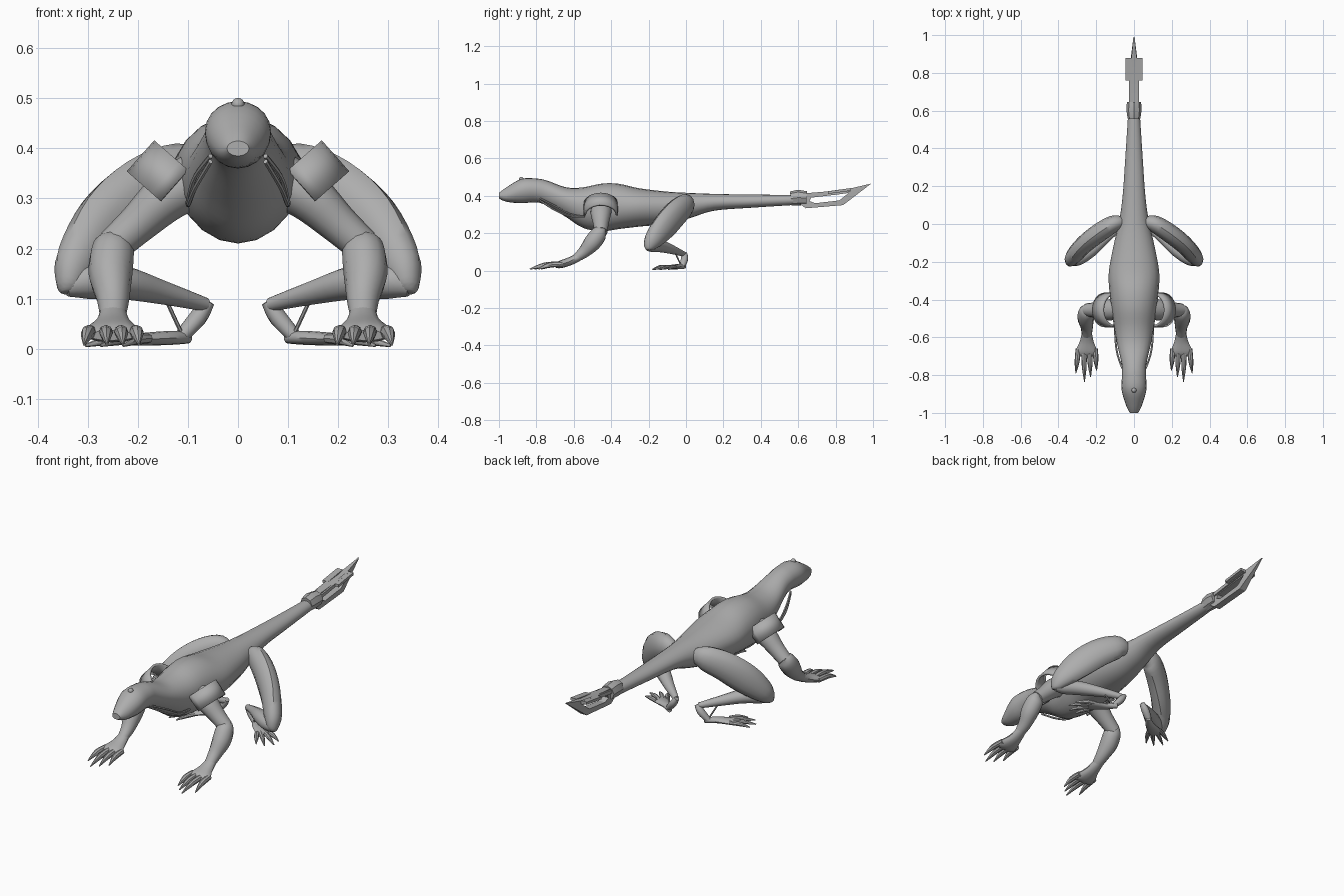
import bpy, bmesh, math
from mathutils import Vector as V

cube = bpy.data.objects.get("Cube")
if cube:
    bpy.data.objects.remove(cube, do_unlink=True)

grey = bpy.data.materials.new("plain_grey")
grey.use_nodes = True
grey.diffuse_color = (0.42, 0.42, 0.42, 1)
grey.node_tree.nodes["Principled BSDF"].inputs["Base Color"].default_value = (0.42, 0.42, 0.42, 1)


def finish(name, bm, angle=40):
    bmesh.ops.recalc_face_normals(bm, faces=bm.faces)
    me = bpy.data.meshes.new(name)
    bm.to_mesh(me)
    bm.free()
    me.materials.append(grey)
    ob = bpy.data.objects.new(name, me)
    bpy.context.collection.objects.link(ob)
    bpy.ops.object.select_all(action='DESELECT')
    ob.select_set(True)
    bpy.context.view_layer.objects.active = ob
    bpy.ops.object.shade_smooth_by_angle(angle=math.radians(angle))
    return ob


def smooth_path(keys, steps):
    """Catmull-Rom interpolation through rows of numbers."""
    out = []
    for i in range(len(keys) - 1):
        p = [keys[max(0, min(len(keys) - 1, i + k))] for k in (-1, 0, 1, 2)]
        for s in range(steps):
            t = s / steps
            out.append([0.5 * (2 * b + (c - a) * t + (2 * a - 5 * b + 4 * c - d) * t * t
                               + (3 * b - a - 3 * c + d) * t ** 3) for a, b, c, d in zip(*p)])
    return out + [list(keys[-1])]


def loft(name, rings, angle=40):
    bm = bmesh.new()
    rows = [[bm.verts.new(p) for p in r] for r in rings]
    n = len(rows[0])
    for a, b in zip(rows, rows[1:]):
        for i in range(n):
            bm.faces.new((a[i], a[(i + 1) % n], b[(i + 1) % n], b[i]))
    bm.faces.new(rows[0])
    bm.faces.new(rows[-1])
    return finish(name, bm, angle)


def limb(name, side, keys, sides=12, steps=4):
    """Tube through rows of x, y, z, sideways radius, upward radius."""
    path = smooth_path(keys, steps)
    rings = []
    for i, (x, y, z, ra, rb) in enumerate(path):
        d = V(path[min(i + 1, len(path) - 1)][:3]) - V(path[max(i - 1, 0)][:3])
        flat = V((-d.y, d.x, 0))
        u = flat.normalized() if flat.length > 1e-4 else V((1, 0, 0))
        w = d.cross(u).normalized()
        ring = []
        for k in range(sides):
            a = 2 * math.pi * k / sides
            p = V((x, y, z)) + u * ra * math.cos(a) + w * rb * math.sin(a)
            ring.append((p.x * side, p.y, max(p.z, 0.0)))
        rings.append(ring)
    return loft(name, rings)


def box(name, lo, hi, shear=0.0):
    bm = bmesh.new()
    bmesh.ops.create_cube(bm, size=1)
    for v in bm.verts:
        v.co = V([l + (h - l) * (c + 0.5) for l, h, c in zip(lo, hi, v.co)])
        v.co.z += (v.co.y - lo[1]) * shear
    return finish(name, bm)


# Body and tail: y, half width, top, widest height, bottom
spine = [(-1.0, .022, .415, .40, .385), (-.96, .042, .445, .40, .368), (-.88, .065, .49, .43, .36),
         (-.8, .064, .492, .435, .365), (-.74, .066, .48, .42, .345), (-.64, .088, .445, .38, .285),
         (-.55, .105, .445, .35, .228), (-.45, .12, .465, .35, .21), (-.36, .13, .464, .345, .222),
         (-.25, .133, .44, .345, .235), (-.1, .105, .422, .345, .25), (.02, .078, .415, .35, .28),
         (.15, .06, .41, .365, .32), (.35, .046, .406, .37, .336), (.6, .03, .405, .378, .352)]
rings = []
for y, w, top, mid, bot in smooth_path(spine, 4):
    ring = []
    for k in range(20):
        a = 2 * math.pi * k / 20
        s = math.sin(a)
        ring.append((w * math.cos(a), y, mid + s * (top - mid if s > 0 else mid - bot)))
    rings.append(ring)
loft("body_and_tail", rings)

# Forehead knob
bm = bmesh.new()
bmesh.ops.create_uvsphere(bm, u_segments=12, v_segments=8, radius=.013)
bmesh.ops.translate(bm, verts=bm.verts, vec=(0, -.88, .488))
finish("forehead_knob", bm)

# Tail blade: open frame drawn in side profile, thinning to the tip
outer = [(.62, .412), (.84, .43), (.99, .465), (.84, .35), (.64, .333), (.59, .37)]
inner = [(.67, .39), (.82, .408), (.87, .415), (.82, .375), (.69, .36), (.66, .372)]
bm = bmesh.new()
loops = [[bm.verts.new((s * (.003 if y > .9 else .018), y, z)) for y, z in pts]
         for pts, s in ((outer, -1), (outer, 1), (inner, 1), (inner, -1))]
for a, b in zip(loops, loops[1:] + loops[:1]):
    for i in range(6):
        j = (i + 1) % 6
        bm.faces.new((a[i], a[j], b[j], b[i]))
finish("tail_blade", bm, 20)
limb("tail_collar", 1, [(0, .56, .385, .034, .038), (0, .6, .39, .04, .042),
                        (0, .645, .388, .038, .036)], 8, 1)

for side, word in ((1, "left"), (-1, "right")):
    box(word + "_blade_plate", *zip(*[sorted((side * .02, side * .046)), (.76, .88), (.41, .424)]), .14)
    box(word + "_blade_rail", *zip(*[sorted((side * .014, side * .026)), (.63, .88), (.388, .406)]), .14)

    # Shoulder cuff: half pipe tilted outward
    bm = bmesh.new()
    d, u = V((.055, 0, -.062)), V((.75, 0, .66))
    rows = []
    for k in range(13):
        a = math.pi * k / 12
        off = V((.1, -.455, .357)) + u * .09 * math.sin(a) + V((0, .092 * math.cos(a), 0))
        rows.append([bm.verts.new((p.x * side, p.y, p.z)) for p in (off, off + d)])
    for a, b in zip(rows, rows[1:]):
        bm.faces.new((a[0], a[1], b[1], b[0]))
    cuff = finish(word + "_shoulder_cuff", bm)
    mod = cuff.modifiers.new("thickness", 'SOLIDIFY')
    mod.thickness = .012

    # Front leg, hand and fingers
    limb(word + "_upper_arm", side, [(.08, -.45, .34, .055, .055), (.14, -.455, .305, .055, .05),
                                     (.2, -.455, .25, .042, .04), (.25, -.455, .205, .035, .035)])
    limb(word + "_forearm", side, [(.245, -.44, .222, .025, .015), (.25, -.462, .2, .042, .042),
                                   (.255, -.5, .15, .044, .046), (.25, -.545, .1, .033, .033),
                                   (.25, -.59, .065, .026, .022)])
    limb(word + "_hand", side, [(.25, -.57, .075, .026, .022), (.25, -.62, .05, .036, .022),
                                (.252, -.675, .032, .058, .02), (.252, -.7, .026, .05, .01)])
    for n, (root, tip, reach) in enumerate([(.205, .198, -.775), (.235, .23, -.81),
                                            (.265, .262, -.835), (.295, .308, -.79)]):
        limb(f"{word}_finger_{n + 1}", side,
             [(root, -.66, .034, .014, .013), ((root + tip) / 2, (reach - .67) / 2, .03, .013, .014),
              (tip, reach, .008, .002, .003)], 8, 3)

    # Hind leg
    limb(word + "_thigh", side, [(.06, .01, .35, .03, .035), (.11, 0, .35, .045, .062),
                                 (.19, -.05, .309, .05, .075), (.265, -.11, .242, .048, .075),
                                 (.32, -.17, .17, .042, .055), (.337, -.198, .128, .028, .032),
                                 (.338, -.205, .112, .016, .012)])
    limb(word + "_shin", side, [(.345, -.2, .125, .02, .022), (.3, -.185, .135, .036, .036),
                                (.23, -.14, .132, .036, .034), (.15, -.075, .112, .026, .024),
                                (.065, -.012, .088, .014, .014)])
    limb(word + "_ankle", side, [(.058, -.008, .094, .014, .012), (.08, -.008, .062, .02, .018),
                                 (.115, -.02, .022, .015, .014)])
    limb(word + "_ankle_strut", side, [(.145, -.06, .1, .004, .004), (.115, -.03, .035, .004, .004)], 6, 1)
    limb(word + "_foot", side, [(.1, -.008, .022, .012, .012), (.14, -.045, .021, .022, .014),
                                (.2, -.08, .018, .035, .012), (.22, -.092, .016, .03, .008)])
    for n, (tx, ty) in enumerate([(.23, -.18), (.275, -.175), (.305, -.14), (.3, -.095)]):
        t = n / 3 - .5
        rx, ry = .195 + .03 * t, -.08 + .045 * t
        limb(f"{word}_toe_{n + 1}", side,
             [(rx, ry, .02, .011, .01), ((rx + tx) / 2, (ry + ty) / 2, .018, .011, .011),
              (tx, ty, .006, .002, .003)], 8, 3)

    # Neck cords from the jaw to the chest
    for n, drop in enumerate((0, .022)):
        limb(f"{word}_neck_cord_{n + 1}", side,
             [(.055, -.78, .385 - drop / 2, .005, .005), (.085, -.7, .345 - drop, .005, .005),
              (.098, -.62, .302 - drop / 2, .005, .005), (.1, -.54, .288, .005, .005)], 6, 4)
